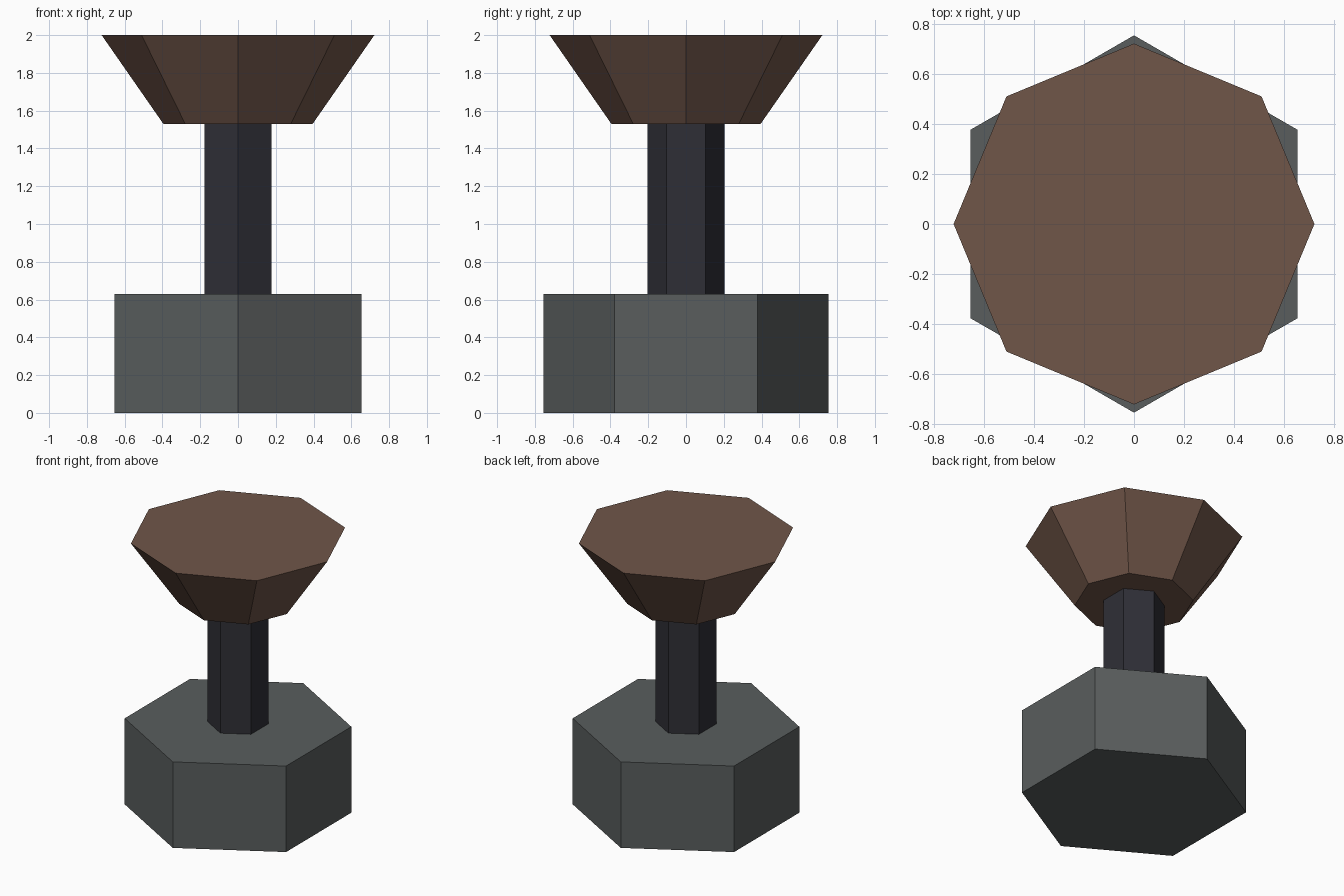
import bpy, math

if "Cube" in bpy.data.objects:
    bpy.data.objects.remove(bpy.data.objects["Cube"])


def material(name, rgb):
    m = bpy.data.materials.new(name)
    m.diffuse_color = (*rgb, 1.0)
    m.use_nodes = True
    m.node_tree.nodes["Principled BSDF"].inputs["Base Color"].default_value = m.diffuse_color
    return m


def prism(name, sides, r_bottom, r_top, z0, z1, mat):
    """Flat-faced prism or frustum with a corner on the +y axis."""
    bpy.ops.mesh.primitive_cone_add(vertices=sides, radius1=r_bottom, radius2=r_top,
                                    depth=z1 - z0, location=(0, 0, (z0 + z1) / 2))
    ob = bpy.context.object
    ob.name = name
    ob.data.materials.append(mat)
    return ob


stone = material("grey stone", (0.100, 0.110, 0.110))
iron = material("dark iron", (0.028, 0.028, 0.037))
wood = material("brown wood", (0.162, 0.092, 0.066))

# Hexagonal foot, slim hexagonal stem, flared octagonal top
prism("base", 6, 0.755, 0.755, 0.0, 0.63, stone)
prism("stem", 6, 0.204, 0.204, 0.63, 1.53, iron)
prism("flared_top", 8, 0.395, 0.722, 1.53, 2.0, wood)
